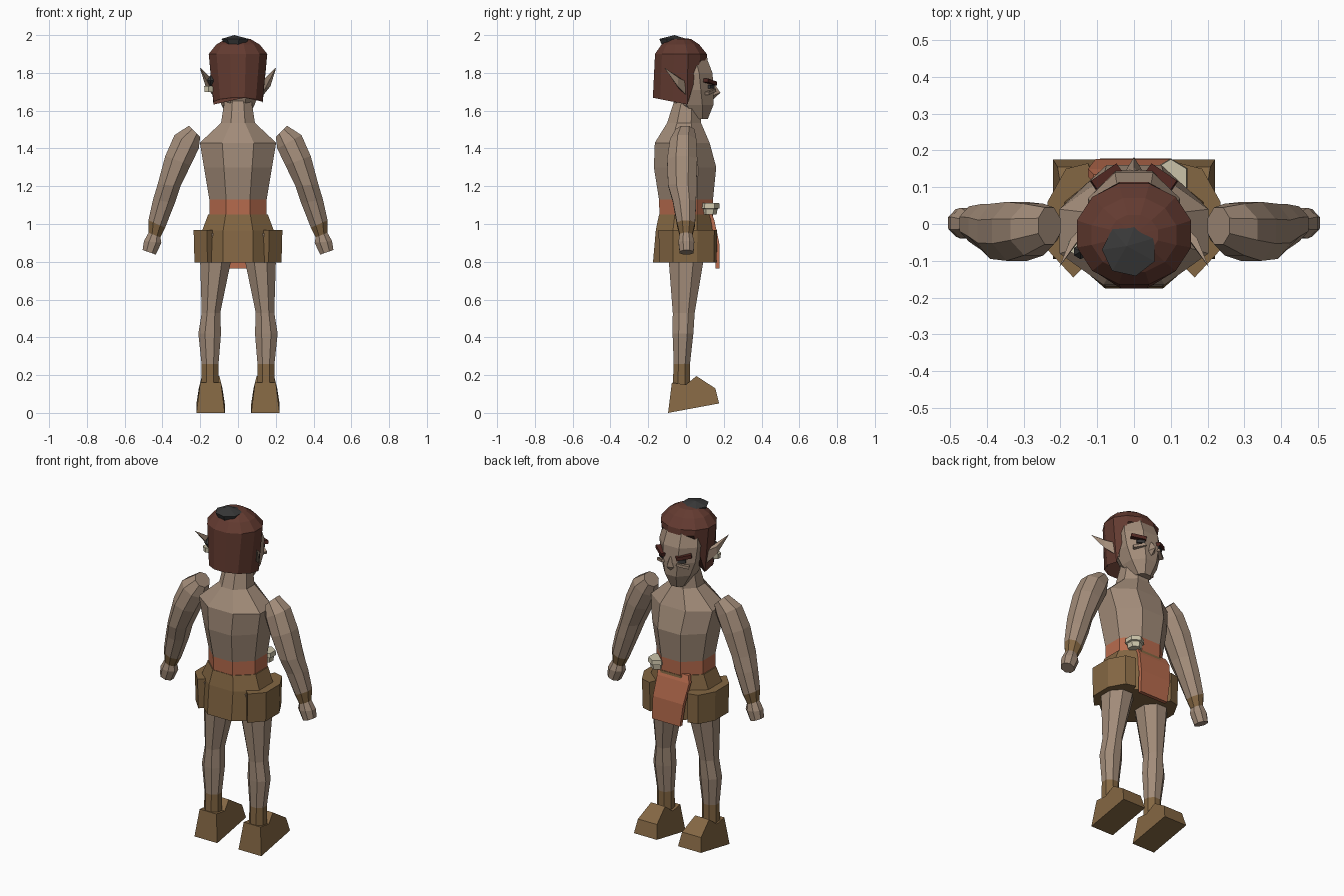
import bpy, bmesh
from math import cos, sin, pi
from mathutils import Matrix, Vector

cube = bpy.data.objects.get("Cube")
if cube:
    bpy.data.objects.remove(cube, do_unlink=True)


def material(name, r, g, b):
    m = bpy.data.materials.new(name)
    m.use_nodes = True
    m.diffuse_color = (r, g, b, 1)
    bsdf = m.node_tree.nodes["Principled BSDF"]
    bsdf.inputs["Base Color"].default_value = (r, g, b, 1)
    bsdf.inputs["Roughness"].default_value = 0.9
    return m


SKIN = material("tan skin", .36, .26, .19)
ORANGE = material("orange cloth", .48, .15, .076)
BROWN = material("brown leather", .23, .135, .056)
HAIR = material("red brown hair", .125, .043, .03)
DARK = material("charcoal", .04, .04, .04)
BONE = material("pale bone", .6, .55, .4)
BROW = material("dark red brow", .08, .02, .015)


def finish(name, bm, mats, side=1):
    if side < 0:
        bmesh.ops.scale(bm, vec=(-1, 1, 1), verts=bm.verts)
    bmesh.ops.recalc_face_normals(bm, faces=bm.faces)
    mesh = bpy.data.meshes.new(name)
    bm.to_mesh(mesh)
    bm.free()
    for m in mats:
        mesh.materials.append(m)
    ob = bpy.data.objects.new(name, mesh)
    bpy.context.collection.objects.link(ob)
    return ob


def skin(name, loops, mats, bands=None, side=1):
    """Join successive loops of points; a loop of one point makes a tip."""
    bm = bmesh.new()
    rows = [[bm.verts.new(p) for p in loop] for loop in loops]
    n = max(len(r) for r in rows)
    for k, (a, b) in enumerate(zip(rows, rows[1:])):
        for i in range(n):
            j = (i + 1) % n
            quad = [a[i % len(a)], a[j % len(a)], b[j % len(b)], b[i % len(b)]]
            f = bm.faces.new(list(dict.fromkeys(quad)))
            f.material_index = bands[k] if bands else 0
    for r, k in ((rows[0], 0), (rows[-1], -1)):
        if len(r) > 2:
            bm.faces.new(r).material_index = bands[k] if bands else 0
    return finish(name, bm, mats, side)


def ring(x, y, z, rx, ry, slope=0, n=8):
    """Flat-sided oval, sheared in z by slope along x."""
    pts = []
    for i in range(n):
        a = 2 * pi * (i + .5) / n
        dx, dy = rx * cos(a) / cos(pi / n), ry * sin(a) / cos(pi / n)
        pts.append((x + dx, y + dy, z + slope * dx))
    return pts


def box(name, centre, size, turn, roll, mat, side=1):
    bm = bmesh.new()
    m = (Matrix.Translation(centre) @ Matrix.Rotation(turn, 4, 'Z')
         @ Matrix.Rotation(roll, 4, 'Y') @ Matrix.Diagonal((*size, 1)))
    bmesh.ops.create_cube(bm, size=1, matrix=m)
    return finish(name, bm, [mat], side)


# Torso with sash and neck
skin("torso", [ring(0, 0, 1.04, .152, .14), ring(0, 0, 1.13, .152, .143),
               ring(0, -.005, 1.3, .18, .165), ring(0, -.02, 1.43, .202, .145),
               ring(0, -.01, 1.535, .09, .09), ring(0, .005, 1.66, .07, .065)],
     [SKIN, ORANGE], [1, 0, 0, 0, 0])

# Shorts
skin("shorts", [ring(0, 0, 1.05, .158, .143), ring(0, -.005, .965, .19, .155),
                ring(0, -.01, .795, .19, .165)], [BROWN])

# Front cloth flap
flap_rows = [(.09, -.11, .135, 1.06), (.085, -.125, .15, 1.02),
             (.095, -.105, .176, .9), (.1, -.085, .178, .765)]
skin("front_flap", [[(a, y, z), (b, y, z), (b, y - .022, z), (a, y - .022, z)]
                    for a, b, y, z in flap_rows], [ORANGE])

# Belt toggle
skin("belt_toggle", [ring(.1, .125, 1.05, .032, .032, n=6),
                     ring(.1, .125, 1.08, .036, .036, n=6),
                     ring(.1, .125, 1.083, .045, .046, n=6),
                     ring(.1, .125, 1.11, .042, .044, n=6)], [BONE])

# Head: face side at +y
skin("head", [ring(0, .07, 1.555, .045, .045), ring(0, .045, 1.63, .088, .1),
              ring(0, .03, 1.71, .115, .117), ring(0, .02, 1.8, .125, .12),
              ring(0, .005, 1.89, .11, .1)], [SKIN])
skin("nose", [[(0, .125, 1.76)], [(-.018, .13, 1.73), (.018, .13, 1.73), (0, .155, 1.735)],
              [(-.032, .13, 1.675), (.032, .13, 1.675), (0, .182, 1.695)],
              [(0, .14, 1.655)]], [SKIN])

# Hair cap, long at the back and open over the face
def hair_ring(z, rx, ry, cy, front_z=None):
    pts = []
    for x, y, h in ring(0, cy, z, rx, ry, n=12):
        if front_z:
            h = front_z if y > .03 else z - .2 * (y + .03)
            x = x * 1.1 if y > .03 else x
            y = y * 1.02
        pts.append((x, y, h))
    return pts


skin("hair", [hair_ring(1.64, .13, .142, -.03, 1.865), hair_ring(1.9, .155, .137, -.027),
              hair_ring(1.95, .115, .1, -.03), hair_ring(1.98, .065, .055, -.03),
              [(0, -.03, 1.985)]], [HAIR])
skin("topknot", [ring(-.01, -.075, 1.925, .04, .04, n=7),
                 ring(-.012, -.07, 1.98, .068, .066, n=7),
                 [(-.02, -.06, 2.0)]], [DARK])

# Ear jewellery on one side
skin("ear_ring", [ring(-.155, -.06, 1.7, .022, .02, n=6),
                  ring(-.155, -.06, 1.73, .024, .022, n=6)], [BONE])
skin("ear_bead", [[(-.145, -.075, 1.79)], ring(-.145, -.075, 1.76, .018, .018, n=6),
                  [(-.145, -.07, 1.725)]], [DARK])

for side, word in ((1, "left"), (-1, "right")):
    # Face details
    box(word + "_brow", (.075, .128, 1.752), (.085, .03, .02), -.6, -.2, BROW, side)
    box(word + "_eye", (.065, .134, 1.727), (.045, .014, .018), -.5, 0, DARK, side)
    box(word + "_cheek", (.07, .13, 1.7), (.07, .025, .016), -.6, .25, SKIN, side)

    # Pointed ear
    skin(word + "_ear", [[(.115, .015, 1.74), (.135, .0, 1.755), (.14, -.005, 1.69),
                          (.115, .015, 1.665)],
                         [(.145, -.035, 1.775), (.172, -.04, 1.775), (.172, -.045, 1.73),
                          (.145, -.04, 1.72)],
                         [(.203, -.117, 1.83)]], [SKIN], side=side)

    # Arm with leather wristband
    skin(word + "_arm", [ring(.23, -.005, 1.49, .03, .05, 1),
                         ring(.272, -.015, 1.435, .064, .07, .56),
                         ring(.318, -.02, 1.335, .067, .08, .37),
                         ring(.365, -.02, 1.205, .06, .075, .1),
                         ring(.392, -.008, 1.12, .058, .062, .15),
                         ring(.43, 0, 1.0, .044, .048, .45),
                         ring(.442, 0, .942, .031, .034, .4),
                         ring(.452, .002, .905, .046, .042, .1),
                         ring(.47, .003, .85, .035, .037, .35)],
         [SKIN, BROWN], [0, 0, 0, 0, 0, 1, 0, 0], side)

    # Hip pouch wrapped round the side
    outline = [(.125, .165), (.185, .15), (.235, .06), (.235, -.07), (.165, -.145),
               (.12, -.1), (.1, .1)]
    skin(word + "_pouch", [[(x * s, y * s, z) for x, y in outline]
                           for z, s in ((.795, .98), (.968, 1))], [BROWN], side=side)

    # Leg and boot shaft
    skin(word + "_leg", [ring(.11, -.005, .95, .085, .115), ring(.12, 0, .79, .08, .09),
                         ring(.143, -.012, .53, .049, .058),
                         ring(.15, -.016, .42, .06, .055),
                         ring(.148, -.022, .26, .045, .043),
                         ring(.148, -.025, .09, .045, .048)],
         [SKIN, BROWN], [0, 0, 0, 0, 1], side)

    # Boot foot, narrower towards the top
    profile = [(-.095, 0), (.175, .05), (.155, .13), (.055, .195), (.0, .15), (-.075, .16)]
    skin(word + "_boot", [[(.145 + s * (.075 - max(0, z - .08) * .25), y, z)
                           for y, z in profile] for s in (-1, 1)], [BROWN], side=side)
